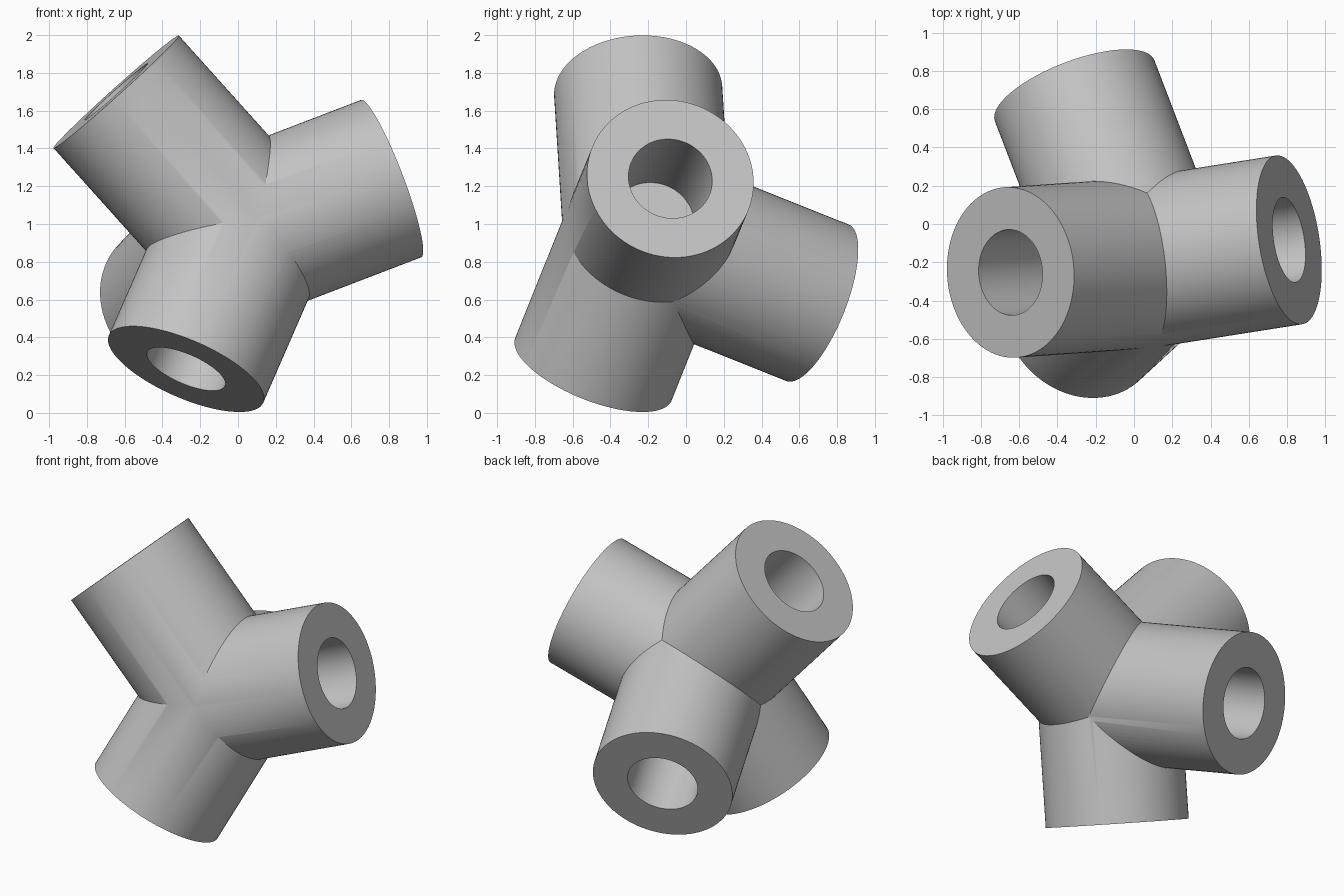
import bpy
import math
from mathutils import Vector

cube = bpy.data.objects.get("Cube")
if cube:
    bpy.data.objects.remove(cube, do_unlink=True)

HUB = Vector((0.035, -0.205, 0.943))
RADIUS, BORE, DEPTH = 0.446, 0.224, 0.65
ENDS = {
    "upper_right_socket": (-0.645, -0.253, 1.70),
    "left_socket": (0.81, -0.083, 1.24),
    "lower_front_socket": (-0.275, -0.49, 0.232),
    "back_socket": (-0.31, 0.696, 0.583),
}

grey = bpy.data.materials.new("plain_grey")
grey.use_nodes = True
grey.diffuse_color = (0.55, 0.55, 0.55, 1)
grey.node_tree.nodes["Principled BSDF"].inputs["Base Color"].default_value = grey.diffuse_color


def rod(name, start, end, radius):
    """Cylinder running between two points."""
    axis = end - start
    bpy.ops.mesh.primitive_cylinder_add(
        vertices=96, radius=radius, depth=axis.length, location=(start + end) / 2,
        rotation=axis.to_track_quat('Z', 'Y').to_euler())
    obj = bpy.context.object
    obj.name = name
    obj.data.materials.append(grey)
    return obj


def combine(target, other, operation):
    """Apply a boolean and discard the second object."""
    mod = target.modifiers.new(operation.lower(), 'BOOLEAN')
    mod.operation = operation
    mod.solver = 'EXACT'
    mod.object = other
    bpy.context.view_layer.objects.active = target
    bpy.ops.object.modifier_apply(modifier=mod.name)
    bpy.data.objects.remove(other, do_unlink=True)


# Four arms meeting at the hub
connector = None
for name, point in ENDS.items():
    arm = rod(name, HUB, Vector(point), RADIUS)
    if connector is None:
        connector = arm
    else:
        combine(connector, arm, 'UNION')

# Blind bore in each arm
for name, point in ENDS.items():
    end = Vector(point)
    axis = (end - HUB).normalized()
    cutter = rod(name + "_bore", end - axis * DEPTH, end + axis * 0.1, BORE)
    cutter.hide_render = True
    combine(connector, cutter, 'DIFFERENCE')

# Smooth barrels with crisp rims
connector.name = "four_way_connector"
bpy.ops.object.select_all(action='DESELECT')
connector.select_set(True)
bpy.context.view_layer.objects.active = connector
bpy.ops.object.shade_smooth_by_angle(angle=math.radians(30))
